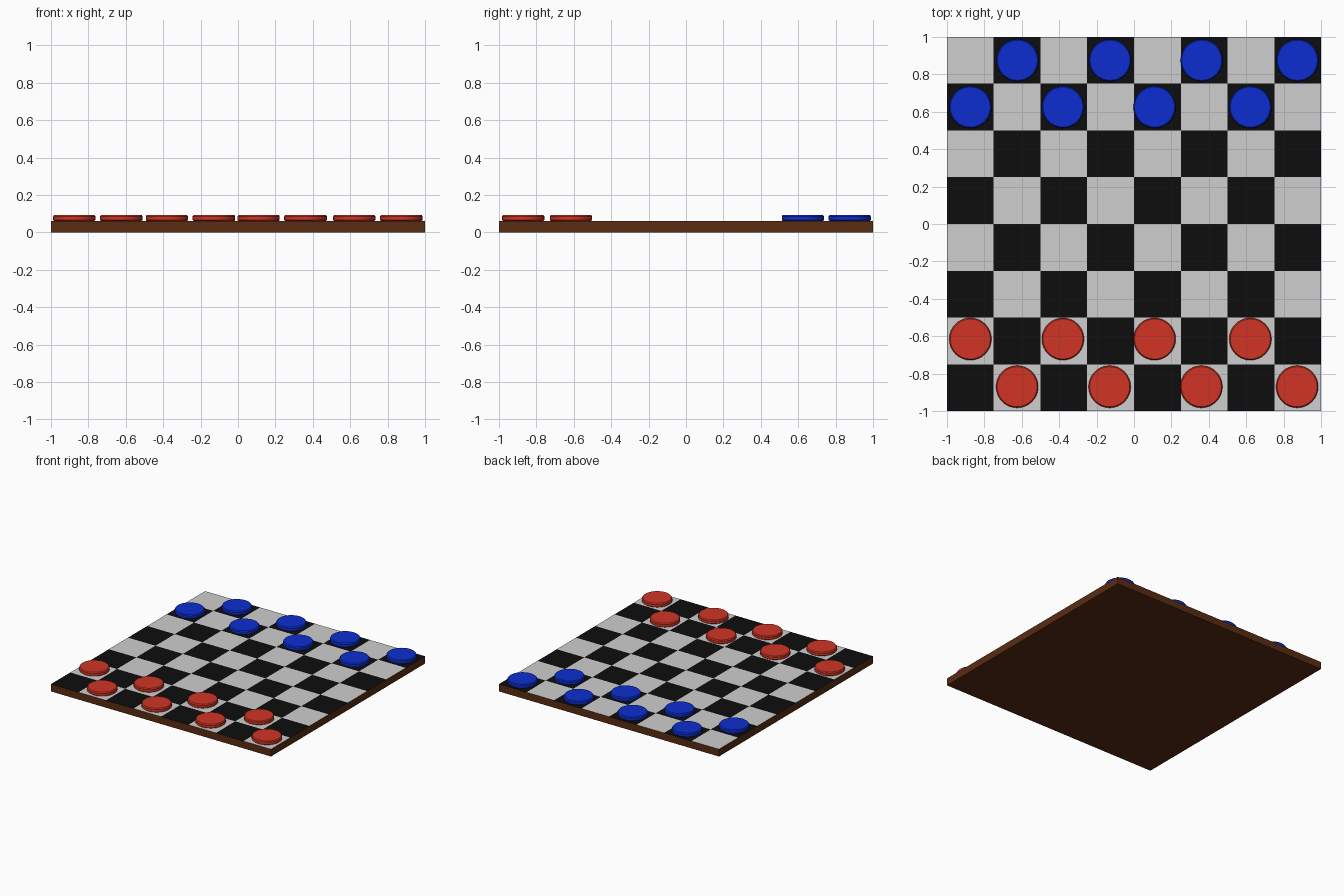
import bpy
import bmesh
import math

cube = bpy.data.objects.get("Cube")
if cube:
    bpy.data.objects.remove(cube)

BOARD_TOP = 0.06
SQUARE = 0.25


def material(name, rgb):
    mat = bpy.data.materials.new(name)
    mat.use_nodes = True
    mat.diffuse_color = (*rgb, 1)
    mat.node_tree.nodes["Principled BSDF"].inputs["Base Color"].default_value = (*rgb, 1)
    return mat


def make_object(name, bm, mats):
    mesh = bpy.data.meshes.new(name)
    bm.to_mesh(mesh)
    bm.free()
    for mat in mats:
        mesh.materials.append(mat)
    obj = bpy.data.objects.new(name, mesh)
    bpy.context.collection.objects.link(obj)
    return obj


brown = material("brown wood", (0.10, 0.025, 0.006))
black = material("black square", (0.004, 0.004, 0.004))
pale = material("pale grey square", (0.62, 0.62, 0.62))
red = material("red piece", (0.64, 0.035, 0.018))
blue = material("blue piece", (0.004, 0.027, 0.64))

# Board: a slab whose top is an 8 x 8 grid of coloured faces
bm = bmesh.new()
bmesh.ops.create_grid(bm, x_segments=8, y_segments=8, size=1)
slab = bmesh.ops.extrude_face_region(bm, geom=bm.faces[:])
top_verts = [v for v in slab["geom"] if isinstance(v, bmesh.types.BMVert)]
bmesh.ops.translate(bm, verts=top_verts, vec=(0, 0, BOARD_TOP))
bmesh.ops.recalc_face_normals(bm, faces=bm.faces)
for face in bm.faces:
    if face.normal.z > 0.5:
        centre = face.calc_center_median()
        col, row = (math.floor((c + 1) / SQUARE) for c in centre.xy)
        face.material_index = 1 + (col + row) % 2
make_object("board", bm, [brown, black, pale])


# Pieces: low discs with a narrow bevel round both rims
def piece(name, mat, x, y):
    profile = [(0.105, 0), (0.113, 0.006), (0.113, 0.026), (0.107, 0.034)]
    sides = 32
    bm = bmesh.new()
    rings = []
    for radius, z in profile:
        ring = bmesh.ops.create_circle(bm, segments=sides, radius=radius)["verts"]
        bmesh.ops.translate(bm, verts=ring, vec=(0, 0, z))
        rings.append(ring)
    for low, high in zip(rings, rings[1:]):
        for i in range(sides):
            j = (i + 1) % sides
            bm.faces.new((low[i], low[j], high[j], high[i]))
    bm.faces.new(rings[0])
    bm.faces.new(rings[-1])
    bmesh.ops.recalc_face_normals(bm, faces=bm.faces)
    obj = make_object(name, bm, [mat])
    obj.location = (x, y, BOARD_TOP)
    bpy.ops.object.select_all(action="DESELECT")
    obj.select_set(True)
    bpy.context.view_layer.objects.active = obj
    bpy.ops.object.shade_smooth_by_angle(angle=math.radians(30))


# Two staggered rows of four for each side
columns = (-0.875, -0.38, 0.11, 0.622)
rows = [
    ("red_front", red, -0.87, 0.25),
    ("red_second", red, -0.615, 0),
    ("blue_second", blue, 0.625, 0),
    ("blue_back", blue, 0.875, 0.252),
]
for label, mat, y, shift in rows:
    for i, x in enumerate(columns):
        piece(f"{label}_piece_{i + 1}", mat, x + shift, y)
